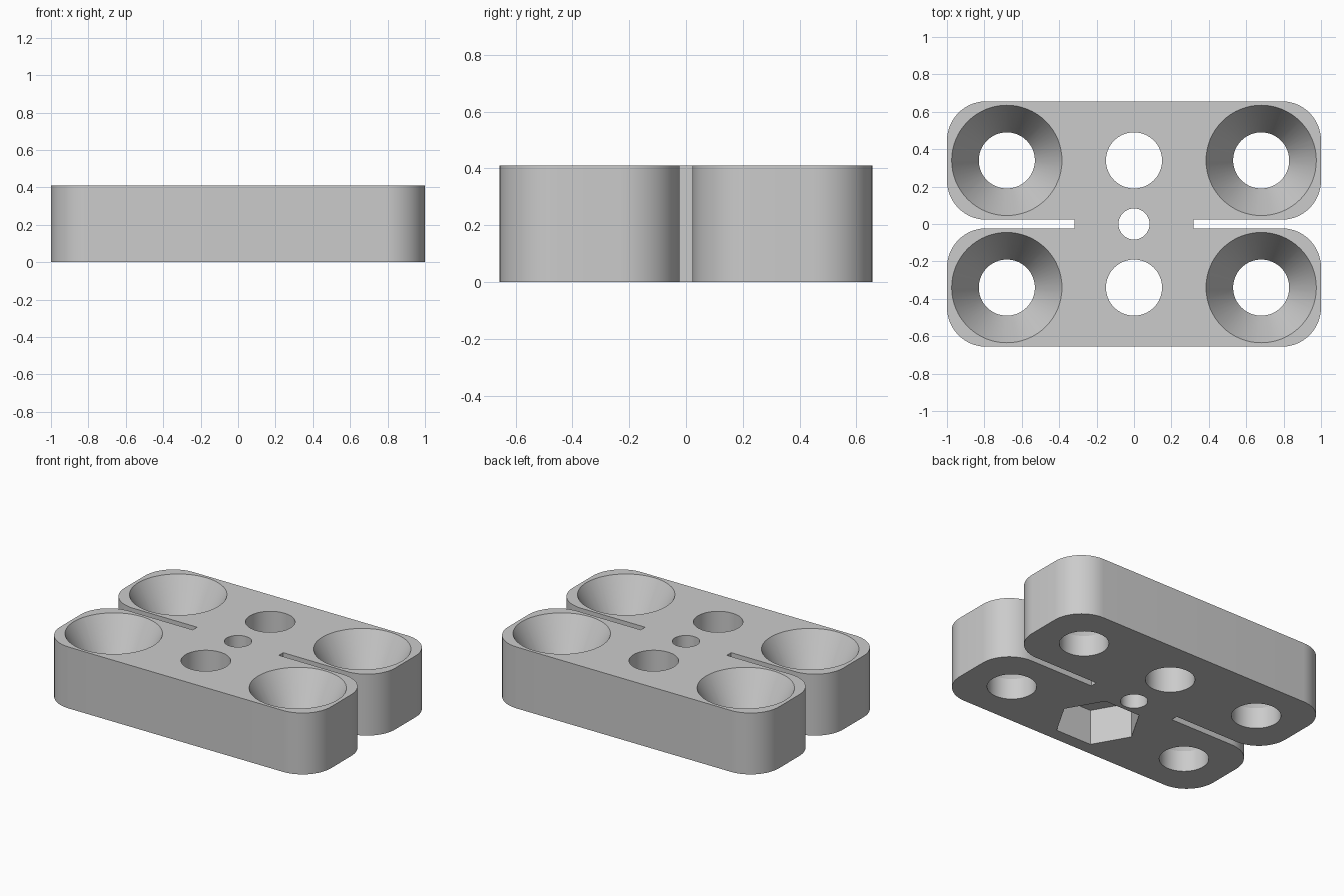
import bpy, bmesh
from math import sin, cos, pi, radians

if "Cube" in bpy.data.objects:
    bpy.data.objects.remove(bpy.data.objects["Cube"], do_unlink=True)

HEIGHT = 0.41
HALF_DEPTH = 0.656
SLOT = 0.023        # half width of the side slots
SLOT_END = 0.318    # inner end of the slots
CORNER = 0.21       # lobe corner radius
HOLE = 0.15
SINK_START = 0.14   # height where the countersinks begin
SINK_RIM = 0.295
HOLE_X, HOLE_Y = 0.68, 0.34
NUT_DEPTH = 0.237


def loft(name, rings):
    """Closed solid through rings of 3D points with equal counts."""
    bm = bmesh.new()
    loops = [[bm.verts.new(p) for p in ring] for ring in rings]
    n = len(loops[0])
    for low, high in zip(loops, loops[1:]):
        for i in range(n):
            j = (i + 1) % n
            bm.faces.new((low[i], low[j], high[j], high[i]))
    bm.faces.new(loops[0][::-1])
    bm.faces.new(loops[-1])
    bmesh.ops.recalc_face_normals(bm, faces=bm.faces)
    mesh = bpy.data.meshes.new(name)
    bm.to_mesh(mesh)
    bm.free()
    obj = bpy.data.objects.new(name, mesh)
    bpy.context.collection.objects.link(obj)
    return obj


def turned(name, x, y, profile, sides=64):
    """Lathed solid from (radius, height) pairs."""
    turn = [2 * pi * i / sides for i in range(sides)]
    return loft(name, [[(x + r * cos(a), y + r * sin(a), z) for a in turn]
                       for r, z in profile])


def arc(cx, cy, start, steps=16):
    return [(cx + CORNER * cos(start + i / steps * pi / 2),
             cy + CORNER * sin(start + i / steps * pi / 2)) for i in range(steps + 1)]


# Block outline: one rounded lobe mirrored into all four quadrants
lobe = [(SLOT_END, SLOT)]
lobe += arc(1 - CORNER, SLOT + CORNER, -pi / 2)
lobe += arc(1 - CORNER, HALF_DEPTH - CORNER, 0)
outline = []
for sx, sy in ((1, 1), (-1, 1), (-1, -1), (1, -1)):
    outline += [(sx * x, sy * y) for x, y in lobe[::sx * sy]]
block = loft("mounting_block", [[(x, y, z) for x, y in outline] for z in (0, HEIGHT)])

# Cutters: countersunk corner holes, straight holes, hexagonal nut pocket
below, above = -0.1, HEIGHT + 0.1
slope = (SINK_RIM - HOLE) / (HEIGHT - SINK_START)
sink = [(HOLE, below), (HOLE, SINK_START), (SINK_RIM + slope * 0.1, above)]
cutters = [turned("corner_hole_cutter", sx * HOLE_X, sy * HOLE_Y, sink)
           for sx in (-1, 1) for sy in (-1, 1)]
for y, r in ((HOLE_Y, HOLE), (-HOLE_Y, HOLE), (0, 0.083)):
    cutters.append(turned("middle_hole_cutter", 0, y, [(r, below), (r, above)]))
cutters.append(turned("nut_pocket_cutter", 0, -HOLE_Y,
                      [(0.265, below), (0.265, NUT_DEPTH)], sides=6))

bpy.ops.object.select_all(action='DESELECT')
block.select_set(True)
bpy.context.view_layer.objects.active = block
for cutter in cutters:
    cutter.hide_render = True
    cut = block.modifiers.new("cut", 'BOOLEAN')
    cut.operation = 'DIFFERENCE'
    cut.solver = 'EXACT'
    cut.object = cutter
    bpy.ops.object.modifier_apply(modifier=cut.name)
    bpy.data.objects.remove(cutter, do_unlink=True)

# Plain grey finish
grey = bpy.data.materials.new("plain_grey")
grey.use_nodes = True
colour = (0.6, 0.6, 0.6, 1)
grey.diffuse_color = colour
grey.node_tree.nodes["Principled BSDF"].inputs["Base Color"].default_value = colour
block.data.materials.clear()
block.data.materials.append(grey)
bpy.ops.object.shade_smooth_by_angle(angle=radians(20))
